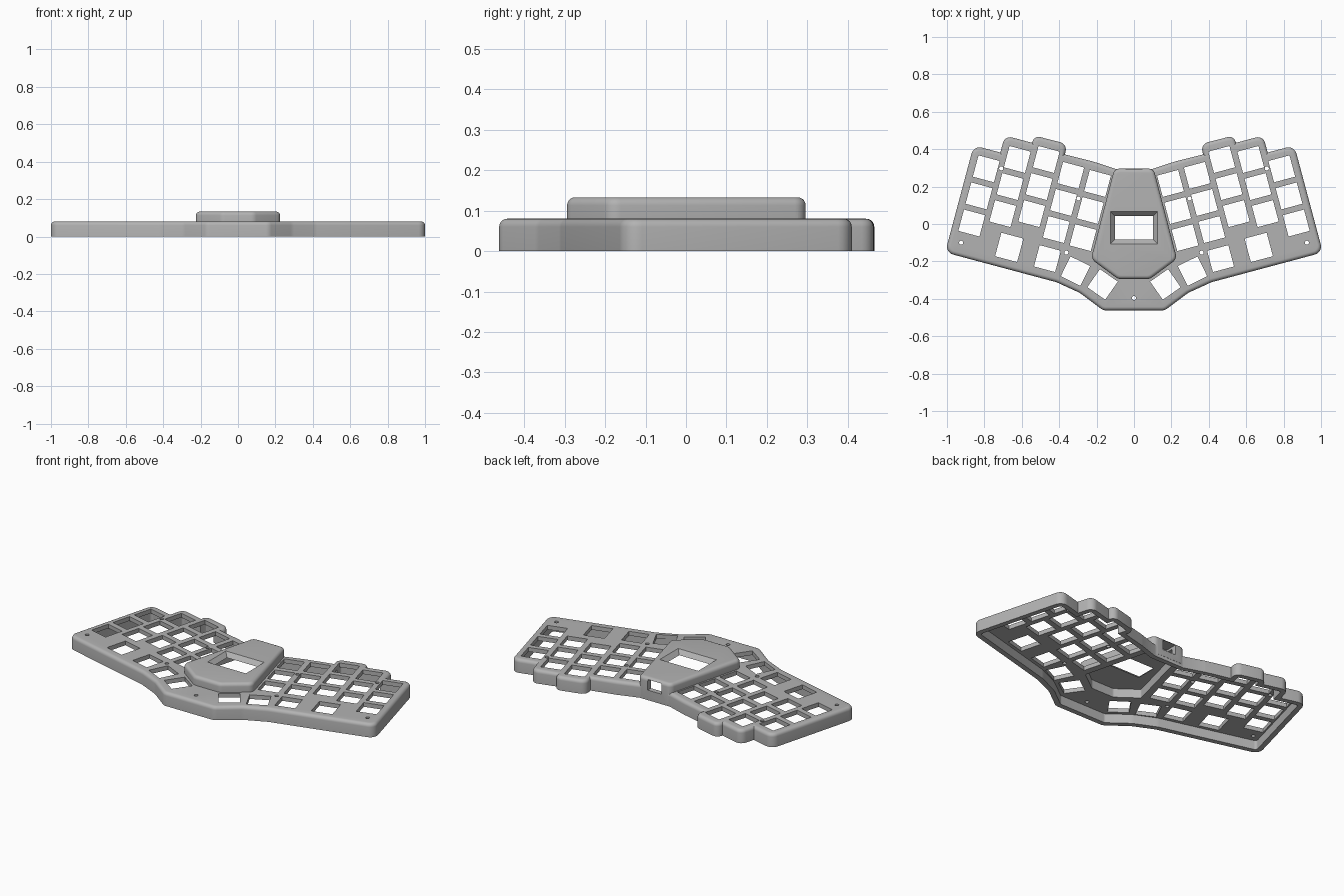
import bpy, bmesh, math
from mathutils import Vector

if "Cube" in bpy.data.objects:
    bpy.data.objects.remove(bpy.data.objects["Cube"])

TILT = math.radians(15)


def rounded(points, steps=6):
    """Closed counter-clockwise outline from (x, y, corner radius)."""
    out = []
    for i, (x, y, r) in enumerate(points):
        p = Vector((x, y))
        a = (Vector(points[i - 1][:2]) - p).normalized()
        b = (Vector(points[(i + 1) % len(points)][:2]) - p).normalized()
        half = a.angle(b) / 2
        if r == 0:
            out.append(p)
            continue
        t = r / math.tan(half)
        centre = p + (a + b).normalized() * (r / math.sin(half))
        start, end = p + a * t - centre, p + b * t - centre
        sweep = math.atan2(start.x * end.y - start.y * end.x, start.dot(end))
        for k in range(steps + 1):
            ang = sweep * k / steps
            c, s = math.cos(ang), math.sin(ang)
            out.append(centre + Vector((start.x * c - start.y * s, start.x * s + start.y * c)))
    return out


def inset(poly, d):
    """Move every edge of the outline inwards by d."""
    out = []
    for i, p in enumerate(poly):
        e1 = (p - poly[i - 1]).normalized()
        e2 = (poly[(i + 1) % len(poly)] - p).normalized()
        n1, n2 = Vector((-e1.y, e1.x)), Vector((-e2.y, e2.x))
        out.append(p + (n1 + n2) * (d / (1 + n1.dot(n2))))
    return out


def mirrored(half):
    return half + [(-x, y, r) for x, y, r in reversed(half)]


def loft(bm, rings):
    """Solid through a stack of (outline, z) rings."""
    loops = [[bm.verts.new((p.x, p.y, z)) for p in poly] for poly, z in rings]
    n = len(loops[0])
    for lo, hi in zip(loops, loops[1:]):
        for i in range(n):
            j = (i + 1) % n
            bm.faces.new((lo[i], lo[j], hi[j], hi[i]))
    bm.faces.new(loops[0][::-1])
    bm.faces.new(loops[-1])


def make(name, *solids):
    bm = bmesh.new()
    for rings in solids:
        loft(bm, rings)
    mesh = bpy.data.meshes.new(name)
    bm.to_mesh(mesh)
    bm.free()
    ob = bpy.data.objects.new(name, mesh)
    bpy.context.collection.objects.link(ob)
    return ob


def filleted(poly, z0, z1, r, steps=5):
    """Stack of rings with a rounded top edge."""
    rings = [(poly, z0)]
    for k in range(steps + 1):
        a = math.pi / 2 * k / steps
        rings.append((inset(poly, r * (1 - math.cos(a))), z1 - r + r * math.sin(a)))
    return rings


def rect(x0, x1, y0, y1):
    return [Vector(p) for p in ((x0, y0), (x1, y0), (x1, y1), (x0, y1))]


def turned_rect(x, y, w, h, angle):
    c, s = math.cos(angle), math.sin(angle)
    return [Vector((x + p.x * c - p.y * s, y + p.x * s + p.y * c))
            for p in rect(-w / 2, w / 2, -h / 2, h / 2)]


def circle(x, y, r, n=16):
    return [Vector((x + r * math.cos(2 * math.pi * k / n), y + r * math.sin(2 * math.pi * k / n)))
            for k in range(n)]


# Case outline, right half from front to back
case_outline = rounded(mirrored([
    (0.165, -0.462, 0.05), (0.29, -0.368, 0.1), (0.415, -0.311, 0.1),
    (1.01, -0.152, 0.045), (0.857, 0.42, 0.045), (0.715, 0.382, 0),
    (0.69, 0.473, 0.04), (0.545, 0.434, 0), (0.534, 0.473, 0.035),
    (0.355, 0.427, 0.04), (0.37, 0.372, 0), (0.222, 0.335, 0.05), (0.10, 0.295, 0)]))

# Raised centre housing outline
housing_outline = rounded(mirrored([
    (0.085, -0.294, 0.05), (0.23, -0.187, 0.04), (0.105, 0.296, 0.035)]))

case = make("keyboard_case", filleted(case_outline, 0, 0.08, 0.02))
housing = make("housing", filleted(housing_outline, 0.02, 0.133, 0.02))
case_cavity = make("case_cavity", [(inset(case_outline, 0.03), -0.05), (inset(case_outline, 0.03), 0.055)])
housing_cavity = make("housing_cavity", [(inset(housing_outline, 0.03), 0.01), (inset(housing_outline, 0.03), 0.108)])

# Key openings: five staggered columns of three, then the thumb row
keys = []
for cx, cy in ((0.79, 0.295), (0.624, 0.345), (0.469, 0.345), (0.338, 0.26), (0.195, 0.217)):
    for row in range(3):
        keys.append((cx + 0.15 * row * math.sin(TILT), cy - 0.15 * row * math.cos(TILT), 0.117, 0.118, 15))
keys += [(0.667, -0.125, 0.122, 0.13, 15), (0.463, -0.185, 0.117, 0.118, 15),
         (0.313, -0.252, 0.117, 0.118, 26), (0.168, -0.323, 0.117, 0.118, 35)]
screws = [(0.924, -0.10), (0.71, 0.297), (0.297, 0.137), (0.362, -0.153)]
openings = [circle(0, -0.395, 0.011)]
for side in (1, -1):
    openings += [turned_rect(side * x, y, w, h, side * math.radians(a)) for x, y, w, h, a in keys]
    openings += [circle(side * x, y, 0.011) for x, y in screws]
holes = make("key_and_screw_holes", *[[(p, 0.03), (p, 0.1)] for p in openings])

# Display window with sloping sides, and the rear connector slot
inner = rect(-0.101, 0.101, -0.081, 0.041)
window = make("display_window", [(inner, 0.05), (inner, 0.106), (inset(inner, -0.032), 0.14)])
slot_shape = rect(-0.045, 0.045, 0.22, 0.35)
slot = make("connector_slot", [(slot_shape, 0.06), (slot_shape, 0.122)])

for tool, operation in ((housing, 'UNION'), (case_cavity, 'DIFFERENCE'), (housing_cavity, 'DIFFERENCE'),
                        (holes, 'DIFFERENCE'), (window, 'DIFFERENCE'), (slot, 'DIFFERENCE')):
    mod = case.modifiers.new(tool.name, 'BOOLEAN')
    mod.object, mod.operation, mod.solver = tool, operation, 'EXACT'
    bpy.context.view_layer.objects.active = case
    bpy.ops.object.modifier_apply(modifier=mod.name)
    bpy.data.objects.remove(tool)

grey = bpy.data.materials.new("grey_plastic")
grey.diffuse_color = (0.45, 0.45, 0.45, 1)
grey.use_nodes = True
grey.node_tree.nodes["Principled BSDF"].inputs["Base Color"].default_value = grey.diffuse_color
case.data.materials.clear()
case.data.materials.append(grey)

bpy.ops.object.select_all(action='DESELECT')
case.select_set(True)
bpy.context.view_layer.objects.active = case
bpy.ops.object.shade_smooth_by_angle(angle=math.radians(30))
